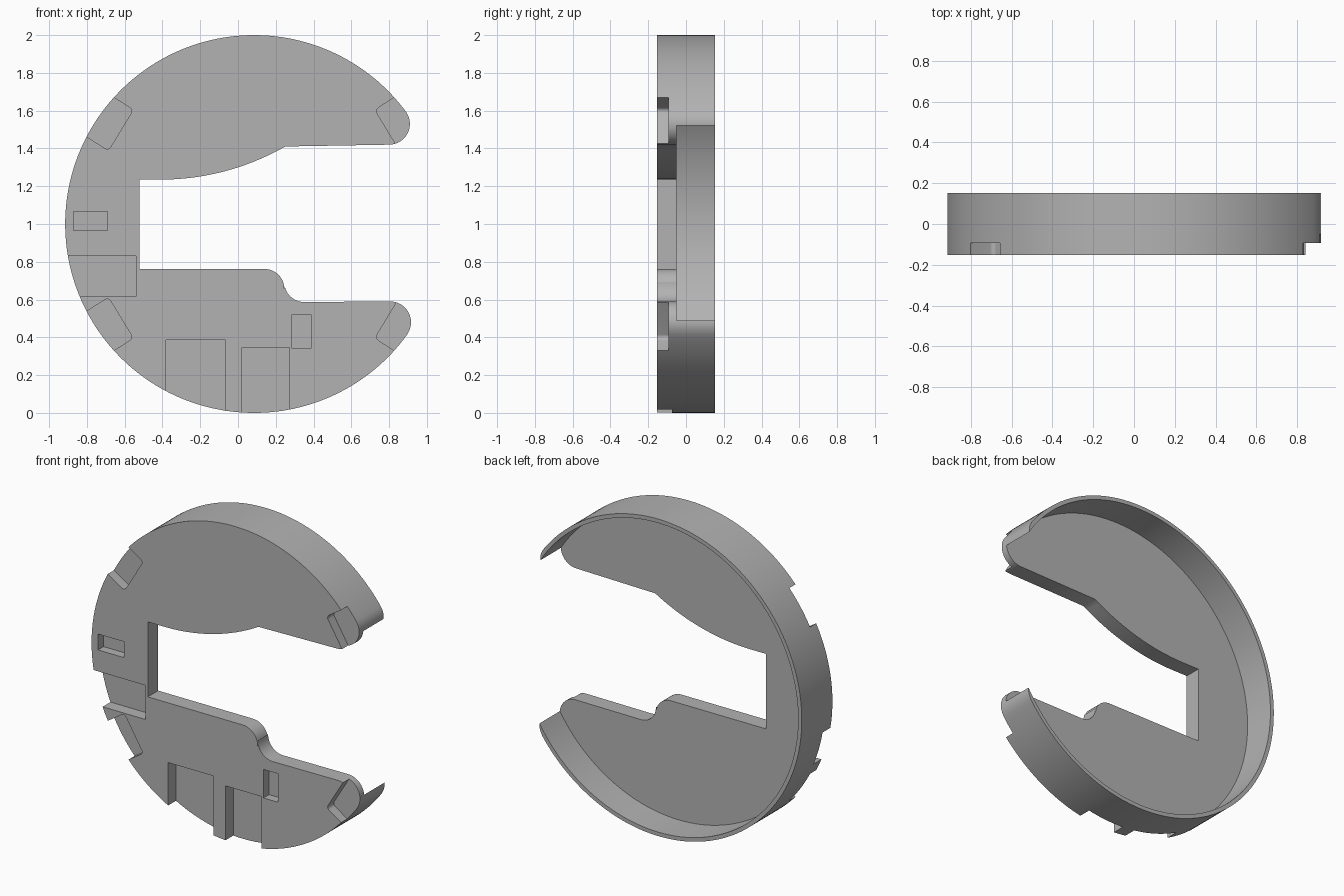
import bpy, bmesh, math

if "Cube" in bpy.data.objects:
    bpy.data.objects.remove(bpy.data.objects["Cube"])

CX, CZ, R = 0.085, 1.0, 1.0            # disc centre and radius
FRONT, BACK, WEB = -0.153, 0.153, -0.05  # web = back face of the plate
R_IN = 0.975                           # inside of the rim


def arc(cx, cz, r, a0, a1, n):
    return [(cx + r * math.cos(math.radians(a0 + (a1 - a0) * i / n)),
             cz + r * math.sin(math.radians(a0 + (a1 - a0) * i / n)))
            for i in range(n + 1)]


def prism(name, pts, y0, y1):
    """Extrude an x-z outline from y0 to y1."""
    bm = bmesh.new()
    face = bm.faces.new([bm.verts.new((x, y0, z)) for x, z in pts])
    ext = bmesh.ops.extrude_face_region(bm, geom=[face])
    for v in ext["geom"]:
        if isinstance(v, bmesh.types.BMVert):
            v.co.y = y1
    bmesh.ops.recalc_face_normals(bm, faces=bm.faces)
    me = bpy.data.meshes.new(name)
    bm.to_mesh(me)
    bm.free()
    ob = bpy.data.objects.new(name, me)
    bpy.context.collection.objects.link(ob)
    return ob


def cut(target, cutter):
    """Subtract the cutter, then remove it."""
    cutter.hide_render = True
    mod = target.modifiers.new("cut", "BOOLEAN")
    mod.operation, mod.solver, mod.object = "DIFFERENCE", "EXACT", cutter
    bpy.context.view_layer.objects.active = target
    bpy.ops.object.modifier_apply(modifier=mod.name)
    bpy.data.objects.remove(cutter)


def box(x0, x1, z0, z1):
    return [(x0, z0), (x1, z0), (x1, z1), (x0, z1)]


# C-shaped outline with rounded jaw tips
up, low, tip = (0.80, 1.53), (0.806, 0.48), 0.11
a_up = math.degrees(math.atan2(up[1] - CZ, up[0] - CX))
a_low = math.degrees(math.atan2(low[1] - CZ, low[0] - CX))
outline = arc(CX, CZ, R, a_up, 360 + a_low, 160)
outline += arc(*low, tip, a_low, 90, 16)[1:]
outline += arc(0.35, 0.692, 0.105, 270, 180, 12)      # step in lower jaw
outline += arc(0.14, 0.657, 0.105, 0, 90, 12)
outline += [(-0.522, 0.762), (-0.522, 1.235)]         # slot end
sweep = math.degrees(math.asin(0.66 / 1.33))
outline += arc(-0.41, 1.235 + 1.33, 1.33, 270, 270 + sweep, 20)
outline += arc(*up, tip, -90, a_up, 16)[:-1]

cover = prism("round_cover", outline, FRONT, BACK)

# Hollow back, leaving the thin rim
cut(cover, prism("hollow_cutter", arc(CX, CZ, R_IN, 0, 360, 160)[:-1], WEB, 0.3))

# Rectangular pockets in the front: x0, x1, z0, z1, depth
for x0, x1, z0, z1, d in [(-0.87, -0.69, 0.965, 1.065, 0.055),
                          (0.285, 0.387, 0.34, 0.52, 0.055),
                          (-1.1, -0.54, 0.615, 0.83, 0.078),
                          (-0.38, -0.065, -0.2, 0.385, 0.078),
                          (0.02, 0.272, -0.2, 0.345, 0.078)]:
    cut(cover, prism("pocket_cutter", box(x0, x1, z0, z1), -0.3, FRONT + d))

# Four slanted clip notches, mirrored left/right and top/bottom
tilt = math.radians(147)
ux, uz = math.cos(tilt), math.sin(tilt)               # outward direction
r = 0.022
corners = (arc(-0.705 + 0.012, 1.40 + 0.019, r, 237, 327, 5)
           + arc(-0.565 - 0.020, 1.60 - 0.003, r, -33, 57, 5))
notch = corners + [(corners[-1][0] + 0.4 * ux, corners[-1][1] + 0.4 * uz),
                   (corners[0][0] + 0.4 * ux, corners[0][1] + 0.4 * uz)]
for sx in (1, -1):
    for sz in (1, -1):
        pts = [(CX + sx * (x - CX), CZ + sz * (z - CZ)) for x, z in notch]
        cut(cover, prism("notch_cutter", pts, -0.3, -0.092))

# Plain grey finish, smooth curves with sharp edges
grey = bpy.data.materials.new("grey")
grey.diffuse_color = (0.45, 0.45, 0.45, 1)
grey.use_nodes = True
grey.node_tree.nodes["Principled BSDF"].inputs["Base Color"].default_value = grey.diffuse_color
cover.data.materials.clear()
cover.data.materials.append(grey)
for p in cover.data.polygons:
    p.material_index = 0
bpy.ops.object.select_all(action="DESELECT")
cover.select_set(True)
bpy.context.view_layer.objects.active = cover
bpy.ops.object.shade_smooth_by_angle(angle=math.radians(30))
